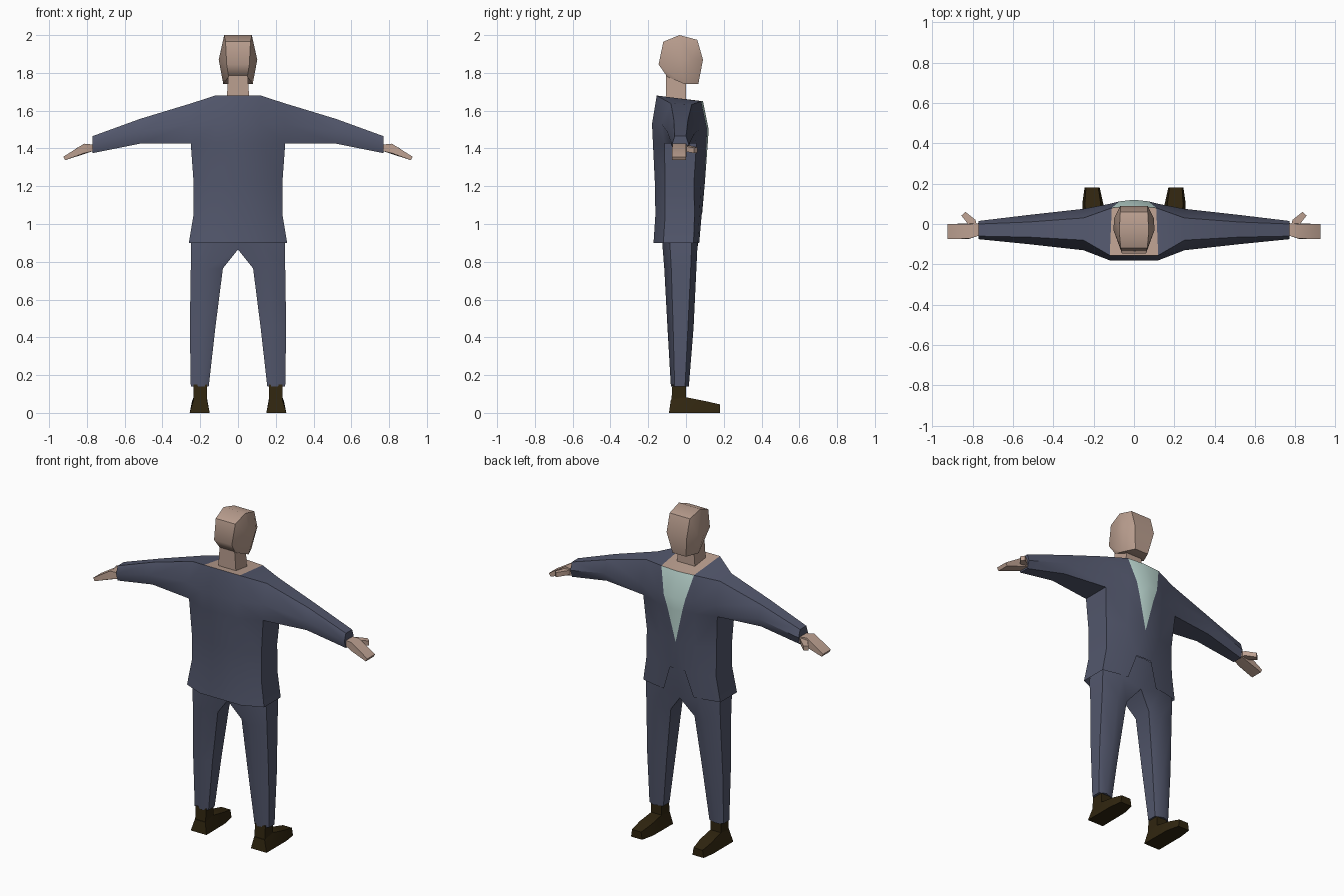
import bpy, bmesh, math

if "Cube" in bpy.data.objects:
    bpy.data.objects.remove(bpy.data.objects["Cube"])


def material(name, rgb):
    m = bpy.data.materials.new(name)
    m.diffuse_color = (*rgb, 1)
    m.use_nodes = True
    m.node_tree.nodes["Principled BSDF"].inputs["Base Color"].default_value = m.diffuse_color
    return m


SUIT = material("navy_suit", (0.085, 0.095, 0.15))
SKIN = material("skin", (0.5, 0.35, 0.28))
SHIRT = material("pale_shirt", (0.56, 0.76, 0.71))
SHOE = material("dark_leather", (0.03, 0.019, 0.005))


def finish(name, bm, mats, angle=45, mirror=True):
    """Mirror across x, weld, and make a smooth object with sharp creases."""
    if mirror:
        geom = bm.verts[:] + bm.edges[:] + bm.faces[:]
        dup = bmesh.ops.duplicate(bm, geom=geom)["geom"]
        for v in dup:
            if isinstance(v, bmesh.types.BMVert):
                v.co.x = -v.co.x
    bmesh.ops.remove_doubles(bm, verts=bm.verts[:], dist=0.0005)
    bmesh.ops.recalc_face_normals(bm, faces=bm.faces[:])
    me = bpy.data.meshes.new(name)
    bm.to_mesh(me)
    bm.free()
    for m in mats:
        me.materials.append(m)
    me.shade_smooth()
    me.set_sharp_from_angle(angle=math.radians(angle))
    ob = bpy.data.objects.new(name, me)
    bpy.context.collection.objects.link(ob)
    return ob


def face(bm, pts, mat=0):
    unique = []
    for p in pts:
        if p not in unique:
            unique.append(p)
    if len(unique) > 2:
        f = bm.faces.new([bm.verts.new(p) for p in unique])
        f.material_index = mat


def strip(bm, a, b, mat=0, closed=False, skip=()):
    """Quads between two matching rows of points."""
    n = len(a)
    for i in range(n if closed else n - 1):
        if i not in skip:
            j = (i + 1) % n
            face(bm, (a[i], a[j], b[j], b[i]), mat)


def hull(bm, pts):
    verts = [bm.verts.new(p) for p in pts]
    out = bmesh.ops.convex_hull(bm, input=verts)
    junk = {v for v in out["geom_interior"] if isinstance(v, bmesh.types.BMVert)}
    bmesh.ops.delete(bm, geom=list(junk), context='VERTS')


def both(pts):
    return [(s * x, y, z) for x, y, z in pts for s in (1, -1)]


def ring(x, yz):
    return [(x, y, z) for y, z in yz]


def level(z, xy):
    return [(x, y, z) for x, y in xy]


# Jacket: sleeve sections run top back, back, under back, under front, front, top front
bm = bmesh.new()
spine = ring(0, [(-.155, 1.68), (-.18, 1.53), (-.175, 1.425)])
chest = ring(.12, [(-.155, 1.68), (-.18, 1.53), (-.175, 1.425),
                   (.095, 1.425), (.10, 1.5)]) + [(.11, .08, 1.65)]
shoulder = ring(.25, [(-.08, 1.638), (-.13, 1.53), (-.115, 1.425),
                      (.055, 1.425), (.075, 1.5), (.03, 1.632)])
elbow = ring(.52, [(-.065, 1.556), (-.1, 1.49), (-.08, 1.425),
                   (.02, 1.425), (.045, 1.48), (.01, 1.55)])
cuff = ring(.77, [(-.06, 1.465), (-.075, 1.42), (-.06, 1.375),
                  (0, 1.375), (.015, 1.42), (0, 1.465)])
strip(bm, spine, chest[:3])
strip(bm, chest, shoulder, closed=True, skip=(2,))
strip(bm, shoulder, elbow, closed=True)
strip(bm, elbow, cuff, closed=True)
face(bm, cuff)

# Lapel line and shirt insert
lapel = [(.05, .108, 1.425), (.072, .112, 1.5), (.11, .08, 1.65)]
middle = [(0, .115, 1.425), (0, .12, 1.5), (0, .09, 1.65)]
strip(bm, chest[3:], lapel)
strip(bm, lapel, middle, 1)

# Jacket body, going round from spine to front centre
rows = [
    [spine[2], chest[2], shoulder[2], shoulder[3], chest[3], lapel[0], middle[0]],
    level(1.22, [(0, -.165), (.12, -.165), (.235, -.11), (.235, .042),
                 (.12, .08), (0, .1), (0, .1)]),
    level(1.05, [(0, -.162), (.13, -.162), (.235, -.11), (.235, .045),
                 (.14, .071), (.05, .083), (0, .085)]),
    level(.9, [(0, -.172), (.14, -.172), (.26, -.12), (.26, .04),
               (.16, .062), (.1, .07), (0, .08)]),
]
strip(bm, rows[0][:6], rows[1][:6])
face(bm, (rows[0][5], rows[0][6], rows[1][6]), 1)
strip(bm, rows[1], rows[2])
strip(bm, rows[2][:6], rows[3][:6])

# Bare skin inside the collar
face(bm, (spine[0], chest[0], chest[5], middle[2]), 2)
finish("jacket", bm, [SUIT, SHIRT, SKIN])

# Trousers: sections run inner back, back, outer back, outer front, front, inner front
bm = bmesh.new()
waist = level(1.05, [(0, -.12), (.12, -.12), (.225, -.08), (.225, .03), (.12, .066), (0, .083)])
hip = level(.89, [(0, -.11), (.13, -.125), (.25, -.085), (.25, .03), (.13, .061), (0, .066)])
hip[0], hip[5] = (0, -.1, .865), (0, .06, .865)
thigh = level(.765, [(.08, -.08), (.16, -.115), (.25, -.078), (.25, .025), (.16, .055), (.08, .032)])
knee = level(.45, [(.12, -.075), (.175, -.098), (.255, -.068), (.255, .01), (.185, .04), (.12, .014)])
hem = level(.14, [(.155, -.062), (.19, -.08), (.25, -.06), (.25, -.005), (.21, .015), (.155, -.004)])
strip(bm, waist, hip)
for a, b in ((hip, thigh), (thigh, knee), (knee, hem)):
    strip(bm, a, b, closed=True)
face(bm, hem)
finish("trousers", bm, [SUIT], 50)

# Shoes: ankle block and wedge-shaped foot
bm = bmesh.new()
hull(bm, [(x, y, z) for x in (.165, .235) for y, z in
          ((-.078, .05), (-.072, .15), (0, .15), (0, .05))])
hull(bm, [(.15, -.09, 0), (.256, -.09, 0), (.152, .1, 0), (.256, .1, 0),
          (.17, .18, 0), (.245, .18, 0), (.165, -.08, .07), (.235, -.08, .07),
          (.165, 0, .083), (.235, 0, .083), (.165, .1, .063), (.243, .1, .063),
          (.177, .18, .045), (.238, .18, .045)])
finish("shoes", bm, [SHOE], 40)

# Hands: flat drooping palm with a thumb pointing forward
bm = bmesh.new()
hull(bm, [(.76, -.055, 1.388), (.76, .004, 1.388), (.76, -.055, 1.42), (.76, .004, 1.42),
          (.82, -.075, 1.374), (.82, 0, 1.374), (.815, -.072, 1.425), (.815, 0, 1.425),
          (.915, -.075, 1.338), (.915, 0, 1.338), (.925, -.075, 1.356), (.925, 0, 1.356)])
hull(bm, [(x, y, z + h) for x, y, z in ((.775, -.02, 1.39), (.785, .02, 1.388), (.835, .06, 1.378),
                                        (.855, .042, 1.375), (.815, -.01, 1.385)) for h in (0, .028)])
finish("hands", bm, [SKIN], 45)

# Neck
bm = bmesh.new()
hull(bm, both([(.06, -.105, 1.66), (.06, .0, 1.66), (.05, -.105, 1.8), (.05, 0, 1.8)]))
finish("neck", bm, [SKIN], 40, mirror=False)

# Head: eight-sided profile bulging at the temples
bm = bmesh.new()
hull(bm, both([(.06, -.145, 1.845), (.066, -.12, 1.965), (.073, -.035, 2.0), (.068, .06, 1.975),
               (.068, .09, 1.87), (.045, .065, 1.74), (.078, -.01, 1.742), (.05, -.1, 1.78),
               (.102, -.03, 1.87), (.098, .03, 1.875)]))
bmesh.ops.dissolve_limit(bm, angle_limit=0.02, verts=bm.verts[:], edges=bm.edges[:])
finish("head", bm, [SKIN], 50, mirror=False)
